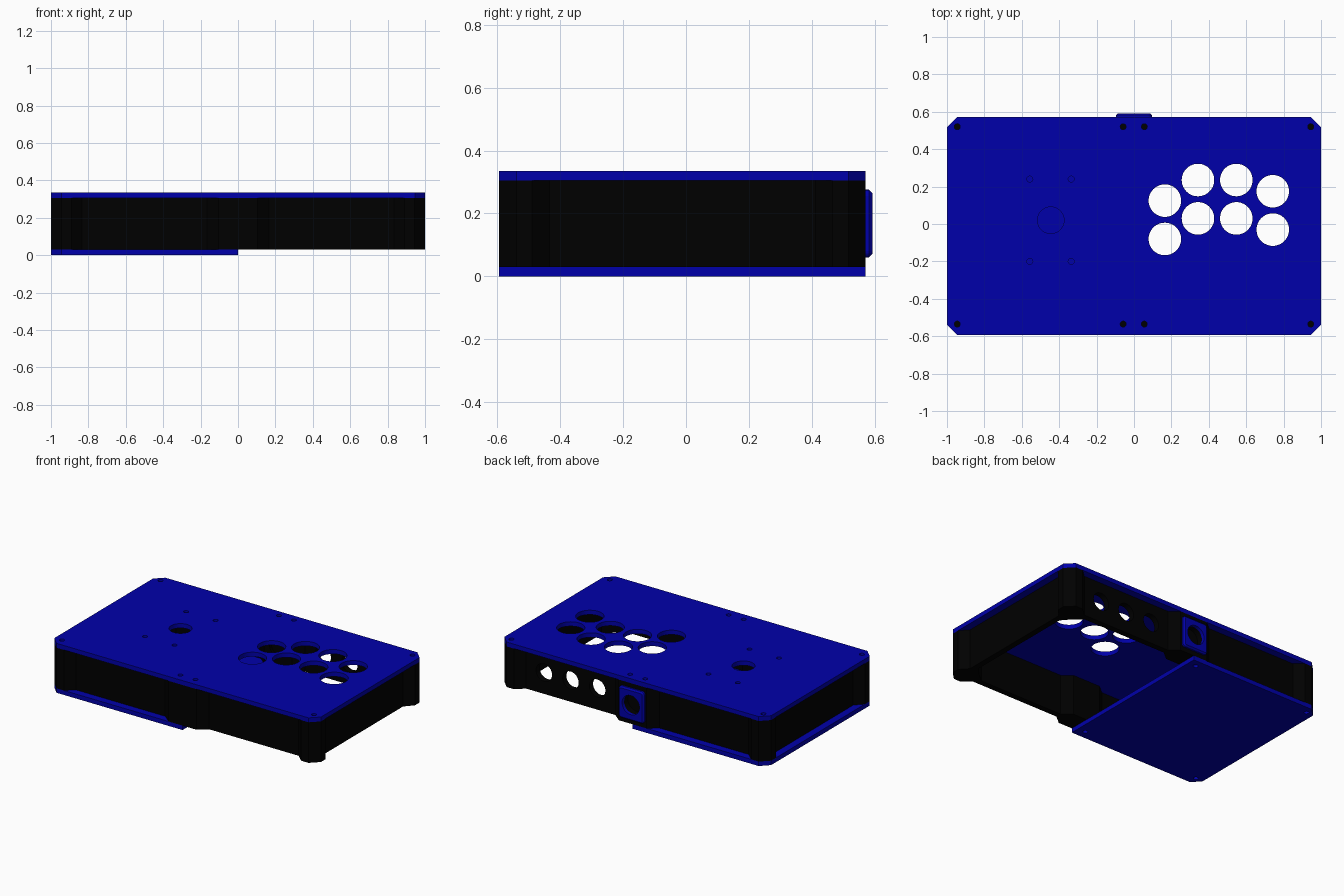
import bpy, bmesh, math
from mathutils import Matrix, Vector

if "Cube" in bpy.data.objects:
    bpy.data.objects.remove(bpy.data.objects["Cube"])

YC, X, Y = -0.0115, 1.0, 0.5825      # plate centre and half sizes
Z0, Z1, Z2 = 0.03, 0.305, 0.335      # wall bottom, wall top, lid top


def material(name, rgb):
    m = bpy.data.materials.new(name)
    m.diffuse_color = (*rgb, 1)
    m.use_nodes = True
    m.node_tree.nodes["Principled BSDF"].inputs["Base Color"].default_value = m.diffuse_color
    return m


BLUE = material("deep blue", (0.0, 0.0, 0.4))
BLACK = material("black", (0.0, 0.0, 0.0))


def finish(name, bm, mat):
    bmesh.ops.recalc_face_normals(bm, faces=bm.faces)
    me = bpy.data.meshes.new(name)
    bm.to_mesh(me)
    bm.free()
    me.materials.append(mat)
    ob = bpy.data.objects.new(name, me)
    bpy.context.collection.objects.link(ob)
    return ob


def prism(name, pts, z0, z1, mat):
    bm = bmesh.new()
    f = bm.faces.new([bm.verts.new((x, y, z0)) for x, y in pts])
    r = bmesh.ops.extrude_face_region(bm, geom=[f])
    bmesh.ops.translate(bm, vec=(0, 0, z1 - z0),
                        verts=[v for v in r["geom"] if isinstance(v, bmesh.types.BMVert)])
    return finish(name, bm, mat)


def drills(holes, depth, mat, along_y=False):
    """One cutter made of many cylinders: (centre, radius, sides)."""
    bm = bmesh.new()
    rot = Matrix.Rotation(math.pi / 2, 4, 'X') if along_y else Matrix()
    for c, r, n in holes:
        bmesh.ops.create_cone(bm, cap_ends=True, segments=n, radius1=r, radius2=r,
                              depth=depth, matrix=Matrix.Translation(Vector(c)) @ rot)
    return finish("cutter", bm, mat)


def cut(ob, cutter):
    cutter.hide_render = True
    m = ob.modifiers.new("cut", 'BOOLEAN')
    m.operation, m.solver, m.object = 'DIFFERENCE', 'EXACT', cutter
    bpy.context.view_layer.objects.active = ob
    bpy.ops.object.modifier_apply(modifier=m.name)
    bpy.data.objects.remove(cutter)


def four_way(q):
    """Mirror a quadrant outline (from the +y axis to the +x axis) into a loop."""
    right = q + [(x, -y) for x, y in reversed(q)]
    return [(x, y + YC) for x, y in right + [(-x, y) for x, y in reversed(right)]]


def smooth(ob):
    bpy.ops.object.select_all(action='DESELECT')
    ob.select_set(True)
    bpy.context.view_layer.objects.active = ob
    bpy.ops.object.shade_smooth_by_angle(angle=math.radians(25))


# Hole positions
screws = [(x, y) for x in (-0.945, -0.058, 0.055, 0.945) for y in (0.52, -0.535)]
stick_screws = [(x, y) for x in (-0.557, -0.336) for y in (0.24, -0.2)]
buttons = [(x, y + d) for x, y in ((0.165, 0.125), (0.342, 0.235), (0.547, 0.235), (0.742, 0.175))
           for d in (0, -0.205)]

# Top plate with button, stick and screw holes
C = 0.055
top_plate = prism("top_plate", four_way([(X - C, Y), (X, Y - C)]), Z1, Z2, BLUE)
cut(top_plate, drills([((x, y, 0.32), 0.087, 48) for x, y in buttons]
                      + [((-0.445, 0.02, 0.32), 0.071, 40)]
                      + [((x, y, 0.32), 0.016, 16) for x, y in screws + stick_screws], 0.1, BLUE))
smooth(top_plate)

# Bottom plate covering the left half
bottom_plate = prism("bottom_plate", [(0, Y + YC), (-X + C, Y + YC), (-X, Y - C + YC),
                                      (-X, -Y + C + YC), (-X + C, -Y + YC), (0, -Y + YC)],
                     0, Z0, BLUE)
cut(bottom_plate, drills([((x, y, 0.015), 0.016, 16) for x, y in screws if x < 0], 0.1, BLUE))

# Wall frame: recessed walls with corner and middle posts swelling outward and inward
R, T = 0.05, 0.09
outer = [(0.105, Y), (0.165, Y - R), (X - 0.165, Y - R), (X - 0.11, Y), (X - C, Y),
         (X, Y - C), (X, Y - 0.105), (X - R, Y - 0.16)]
inner = [(0.105, Y - 0.14), (0.165, Y - T), (X - 0.2, Y - T), (X - 0.14, Y - 0.14),
         (X - T, Y - 0.2)]
wall_frame = prism("wall_frame", four_way(outer), Z0, Z1, BLACK)
cut(wall_frame, prism("cutter", four_way(inner), Z0 - 0.1, Z1 + 0.1, BLACK))
# Three round sockets and the connector opening in the back wall
cut(wall_frame, drills([((x, 0.5, 0.175), 0.06, 40) for x in (0.70, 0.50, 0.30)]
                       + [((0, 0.5, 0.168), 0.065, 40)], 0.4, BLACK, True))
smooth(wall_frame)

# Connector plate on the back: bevelled rounded square with a round opening
bm = bmesh.new()
bmesh.ops.create_cube(bm, size=1, matrix=Matrix.Translation((0, 0.5805, 0.168))
                      @ Matrix.Diagonal((0.19, 0.023, 0.215, 1)))
bmesh.ops.bevel(bm, geom=[e for e in bm.edges if abs(e.verts[0].co.y - e.verts[1].co.y) > 0.01],
                offset=0.02, segments=4, profile=0.5, affect='EDGES')
bmesh.ops.bevel(bm, geom=[e for e in bm.edges if all(v.co.y > 0.59 for v in e.verts)],
                offset=0.01, segments=1, affect='EDGES')
connector_plate = finish("connector_plate", bm, BLUE)
cut(connector_plate, drills([((0, 0.58, 0.168), 0.065, 40)], 0.2, BLUE, True))

# Recessed plug body closing the opening
bm = bmesh.new()
bmesh.ops.create_cone(bm, cap_ends=True, segments=40, radius1=0.066, radius2=0.066, depth=0.08,
                      matrix=Matrix.Translation((0, 0.49, 0.168)) @ Matrix.Rotation(math.pi / 2, 4, 'X'))
smooth(finish("connector_body", bm, BLACK))
